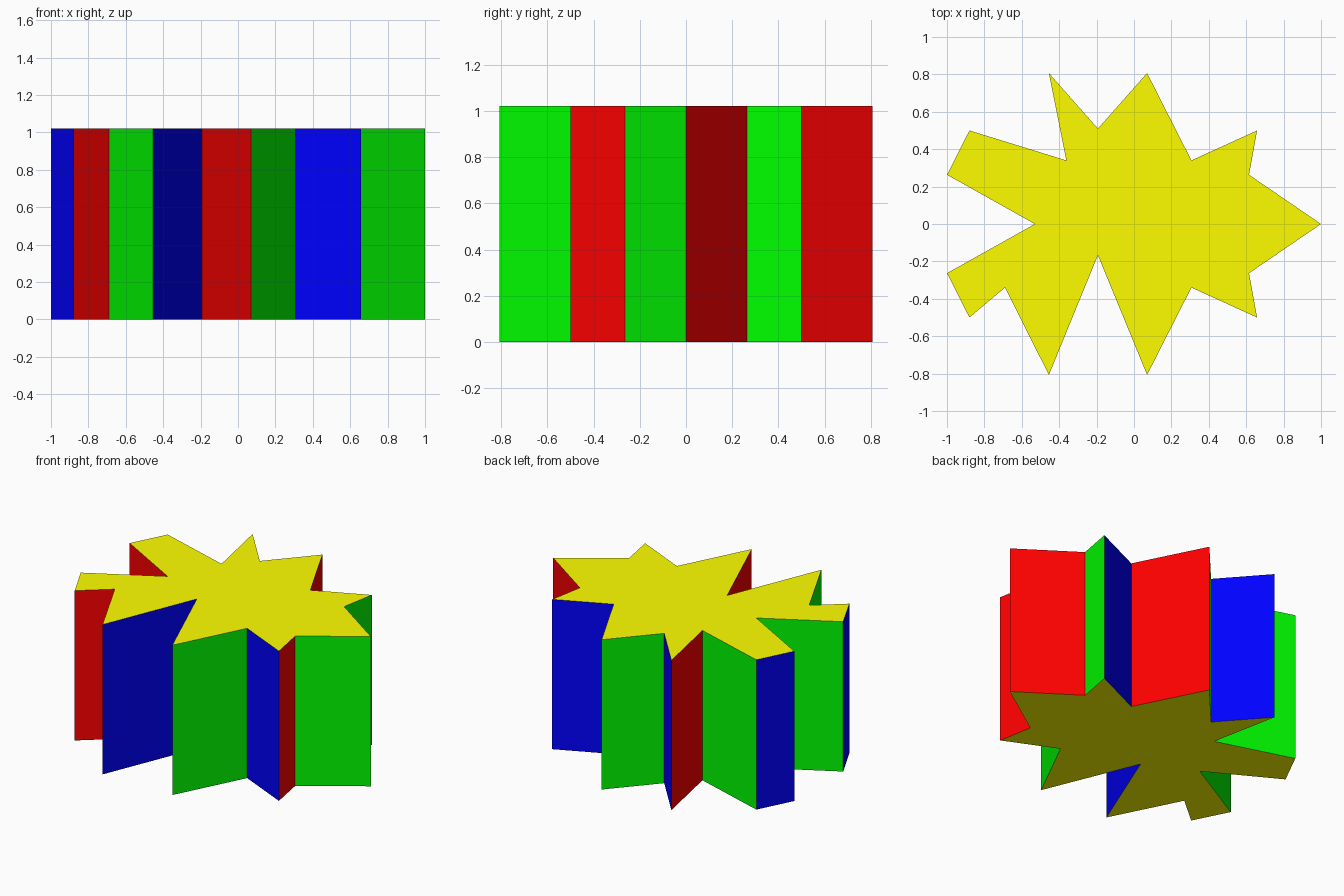
import bpy, bmesh

if "Cube" in bpy.data.objects:
    bpy.data.objects.remove(bpy.data.objects["Cube"])

HEIGHT = 1.02

# Star outline seen from above, counter-clockwise from the right tip
OUTLINE = [
    (1.0, 0.0), (0.615, 0.263), (0.658, 0.5), (0.307, 0.34), (0.07, 0.807),
    (-0.193, 0.51), (-0.455, 0.807), (-0.362, 0.34), (-0.88, 0.5), (-1.0, 0.263),
    (-0.53, 0.0), (-1.0, -0.263), (-0.88, -0.5), (-0.69, -0.34), (-0.455, -0.807),
    (-0.193, -0.167), (0.07, -0.807), (0.307, -0.34), (0.658, -0.5), (0.615, -0.263),
]


def material(name, color):
    mat = bpy.data.materials.new(name)
    mat.diffuse_color = color
    mat.use_nodes = True
    mat.node_tree.nodes["Principled BSDF"].inputs["Base Color"].default_value = mat.diffuse_color
    return mat


mesh = bpy.data.meshes.new("star_prism")
for name, color in (("red", (1, 0, 0, 1)), ("green", (0, 1, 0, 1)),
                    ("blue", (0, 0, 1, 1)), ("yellow", (1, 1, 0, 1))):
    mesh.materials.append(material(name, color))

bm = bmesh.new()
bottom = [bm.verts.new((x, y, 0)) for x, y in OUTLINE]
top = [bm.verts.new((x, y, HEIGHT)) for x, y in OUTLINE]

# Yellow caps
for loop in (top, bottom[::-1]):
    bm.faces.new(loop).material_index = 3

# Side walls repeat red, green, blue around the star
n = len(OUTLINE)
for i in range(n):
    j = (i + 1) % n
    wall = bm.faces.new((bottom[i], bottom[j], top[j], top[i]))
    wall.material_index = i % 3

bm.to_mesh(mesh)
bm.free()
star = bpy.data.objects.new("star_prism", mesh)
bpy.context.collection.objects.link(star)
